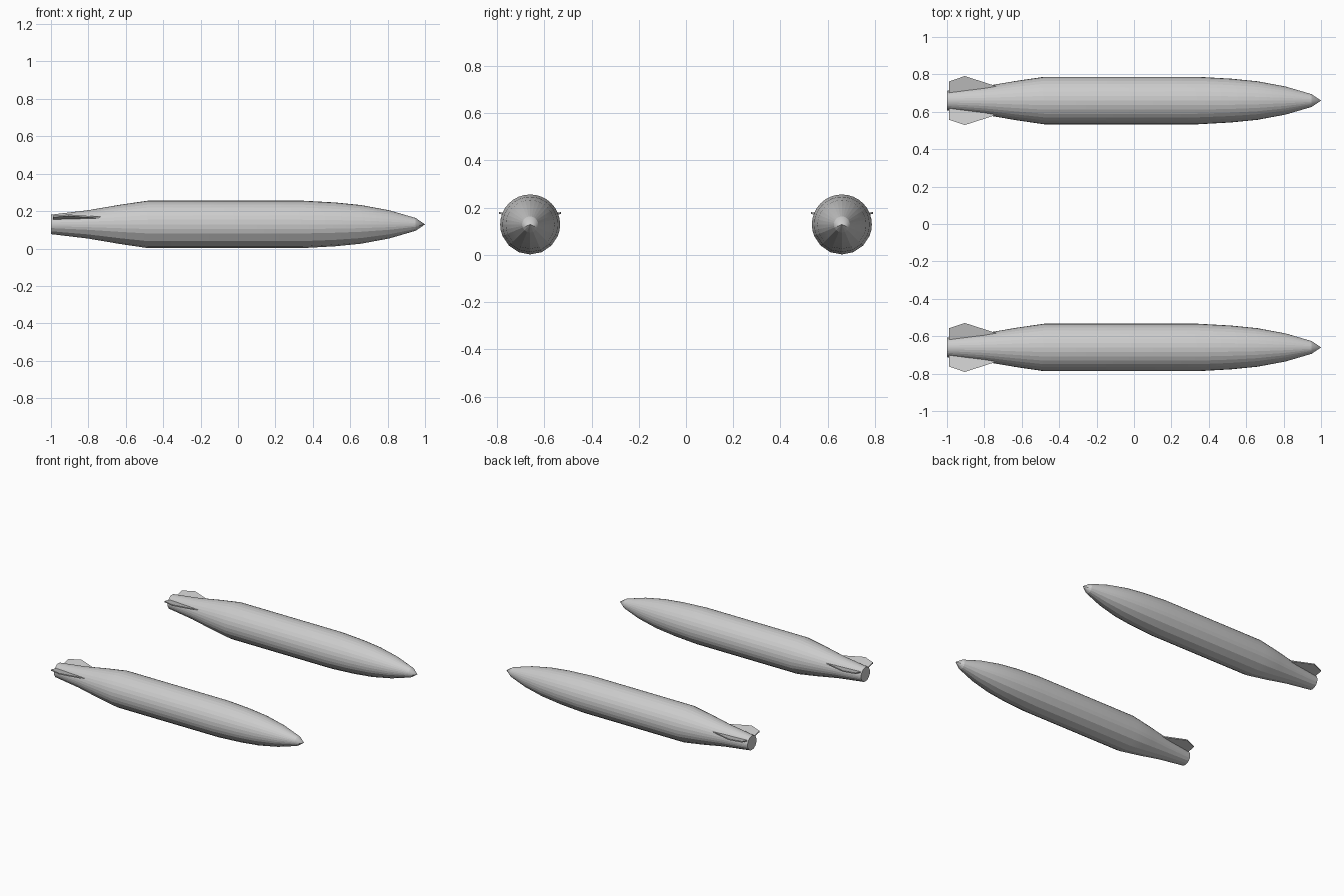
import bpy, bmesh
from math import sin, cos, radians

if "Cube" in bpy.data.objects:
    bpy.data.objects.remove(bpy.data.objects["Cube"])

CY, CZ = 0.66, 0.129
# (x, radius) along the tank, tail to nose
PROFILE = [(-1.0, 0.052), (-0.8, 0.076), (-0.63, 0.105), (-0.48, 0.127),
           (0.34, 0.127), (0.52, 0.117), (0.66, 0.103), (0.81, 0.075),
           (0.95, 0.034)]
# fine facets on the upper side, coarser ones underneath
ANGLES = [-22.5 + 11.25 * i for i in range(20)] + [202.5 + 22.5 * i for i in range(6)]
ANGLES = sorted(set(a % 360 for a in ANGLES))


def finish(bm, name):
    bmesh.ops.recalc_face_normals(bm, faces=bm.faces)
    me = bpy.data.meshes.new(name)
    bm.to_mesh(me)
    bm.free()
    ob = bpy.data.objects.new(name, me)
    bpy.context.collection.objects.link(ob)
    return ob


def tank_body(name, cy):
    bm = bmesh.new()
    rings = [[bm.verts.new((x, cy + r * cos(radians(a)), CZ + r * sin(radians(a))))
              for a in ANGLES] for x, r in PROFILE]
    n = len(ANGLES)
    for a, b in zip(rings, rings[1:]):
        for i in range(n):
            j = (i + 1) % n
            bm.faces.new((a[i], a[j], b[j], b[i]))
    # pointed nose and flat tail
    tip = bm.verts.new((1.0, cy, CZ))
    for i in range(n):
        bm.faces.new((rings[-1][i], rings[-1][(i + 1) % n], tip))
    bm.faces.new(rings[0])
    ob = finish(bm, name)
    ob.data.polygons.foreach_set("use_smooth", [True] * len(ob.data.polygons))
    ob.data.set_sharp_from_angle(angle=radians(10))
    return ob


def fin(name, cy, side):
    # swept fin with a slight upward tilt
    outline = [(-0.70, 0.06), (-0.74, 0.078), (-0.905, 0.131), (-0.99, 0.102), (-0.99, 0.03)]
    bm = bmesh.new()
    layers = []
    for dz in (-0.004, 0.004):
        layers.append([bm.verts.new((x, cy + side * d, CZ + 0.02 + 0.22 * d + dz))
                       for x, d in outline])
    lo, hi = layers
    bm.faces.new(lo)
    bm.faces.new(hi)
    for i in range(len(outline)):
        j = (i + 1) % len(outline)
        bm.faces.new((lo[i], lo[j], hi[j], hi[i]))
    finish(bm, name)


for label, cy in (("near", -CY), ("far", CY)):
    tank_body(f"{label}_tank_body", cy)
    fin(f"{label}_tank_fin_right", cy, -1)
    fin(f"{label}_tank_fin_left", cy, 1)
